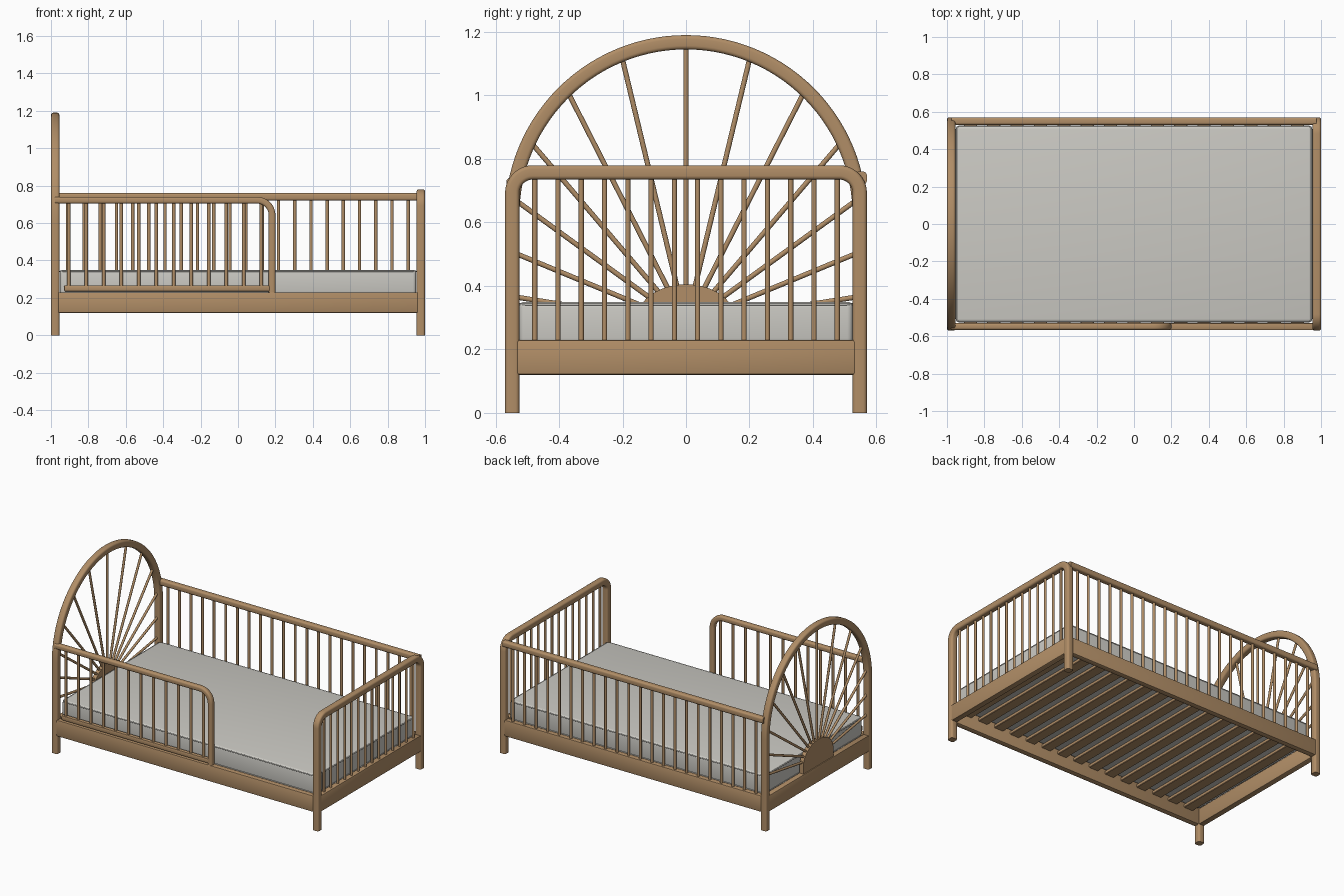
import bpy, bmesh, math
from mathutils import Vector, Matrix

if "Cube" in bpy.data.objects:
    bpy.data.objects.remove(bpy.data.objects["Cube"])


def material(name, rgb):
    m = bpy.data.materials.new(name)
    m.diffuse_color = (*rgb, 1)
    m.use_nodes = True
    m.node_tree.nodes["Principled BSDF"].inputs["Base Color"].default_value = m.diffuse_color
    return m


WOOD = material("warm wood", (0.44, 0.27, 0.135))
FABRIC = material("light grey fabric", (0.60, 0.59, 0.55))


def finish(name, bm, mat):
    bmesh.ops.recalc_face_normals(bm, faces=bm.faces)
    me = bpy.data.meshes.new(name)
    bm.to_mesh(me)
    bm.free()
    for p in me.polygons:
        p.use_smooth = True
    me.set_sharp_from_angle(angle=math.radians(35))
    me.materials.append(mat)
    ob = bpy.data.objects.new(name, me)
    bpy.context.collection.objects.link(ob)
    return ob


def box(name, lo, hi, mat=WOOD, bevel=0.006, seg=2):
    lo, hi = Vector(lo), Vector(hi)
    bm = bmesh.new()
    bmesh.ops.create_cube(bm, size=1)
    for v in bm.verts:
        v.co = Vector(a * b for a, b in zip(v.co, hi - lo)) + (lo + hi) / 2
    if bevel:
        bmesh.ops.bevel(bm, geom=bm.edges[:], offset=bevel, segments=seg,
                        profile=0.5, affect='EDGES')
    return finish(name, bm, mat)


def rods(name, pairs, r):
    """Round spindles between pairs of points, as one object."""
    bm = bmesh.new()
    for a, b in pairs:
        a, b = Vector(a), Vector(b)
        d = b - a
        m = Matrix.Translation((a + b) / 2) @ d.to_track_quat('Z', 'Y').to_matrix().to_4x4()
        bmesh.ops.create_cone(bm, cap_ends=True, segments=14, radius1=r,
                              radius2=r, depth=d.length, matrix=m)
    return finish(name, bm, WOOD)


def sweep(name, path, binormal, w, t, rad):
    """Sweep a rounded rectangle (w in plane, t across) along a flat path."""
    prof = []
    for i, (sx, sy) in enumerate(((1, 1), (-1, 1), (-1, -1), (1, -1))):
        for k in range(5):
            a = math.radians(90 * i + 22.5 * k)
            prof.append((sx * (w / 2 - rad) + rad * math.cos(a),
                         sy * (t / 2 - rad) + rad * math.sin(a)))
    path = [Vector(p) for p in path]
    b = Vector(binormal)
    bm = bmesh.new()
    rings = []
    for i, p in enumerate(path):
        d = (path[min(i + 1, len(path) - 1)] - path[max(i - 1, 0)]).normalized()
        n = d.cross(b)
        rings.append([bm.verts.new(p + n * u + b * v) for u, v in prof])
    for r0, r1 in zip(rings, rings[1:]):
        for k in range(len(prof)):
            j = (k + 1) % len(prof)
            bm.faces.new((r0[k], r0[j], r1[j], r1[k]))
    bm.faces.new(rings[0])
    bm.faces.new(rings[-1])
    return finish(name, bm, WOOD)


def arc(cu, cz, r, a0, a1, n):
    """Points (u, z) on an arc, angles in degrees."""
    return [(cu + r * math.cos(math.radians(a0 + (a1 - a0) * i / n)),
             cz + r * math.sin(math.radians(a0 + (a1 - a0) * i / n))) for i in range(n + 1)]


T = 0.045           # frame thickness
PY = 0.57 - T / 2   # post centre line
HX = -1 + T / 2     # headboard plane
FX = 1 - T / 2      # footboard plane
AZ = 0.62           # arch centre height

# Headboard: legs and arch in one sweep
path = [(PY, 0), (PY, 0.3)] + arc(0, AZ, PY, 0, 180, 56) + [(-PY, 0.3), (-PY, 0)]
sweep("headboard_arch", [(HX, y, z) for y, z in path], (1, 0, 0), T, T, 0.012)

# Footboard: legs and top rail with rounded corners
R = 0.065
path = ([(PY, 0), (PY, 0.4)] + arc(PY - R, 0.78 - T / 2 - R, R, 0, 90, 10)
        + arc(-PY + R, 0.78 - T / 2 - R, R, 90, 180, 10) + [(-PY, 0.4), (-PY, 0)])
sweep("footboard_frame", [(FX, y, z) for y, z in path], (1, 0, 0), T, T, 0.012)

# Lower rails
for name, x in (("headboard_lower_rail", HX), ("footboard_lower_rail", FX)):
    box(name, (x - 0.02, -0.54, 0.12), (x + 0.02, 0.54, 0.23))
for name, s in (("front_side_rail", -1), ("back_side_rail", 1)):
    box(name, (-0.97, s * 0.549 - 0.019, 0.12), (0.97, s * 0.549 + 0.019, 0.23))

# Half sun and its rays
bm = bmesh.new()
outline = [(0.16, 0.22)] + [(y, 0.285 + (z - 0.285) * 0.75)
                            for y, z in arc(0, 0.285, 0.16, 0, 180, 32)] + [(-0.16, 0.22)]
face = bm.faces.new([bm.verts.new((HX - 0.014, y, z)) for y, z in outline])
ext = bmesh.ops.extrude_face_region(bm, geom=[face])
bmesh.ops.translate(bm, vec=(0.028, 0, 0),
                    verts=[v for v in ext["geom"] if isinstance(v, bmesh.types.BMVert)])
finish("headboard_half_sun", bm, WOOD)

SZ = 0.28
rays = []
for i in range(-6, 7):
    a = math.radians(13.5 * i)
    s, c = math.sin(a), math.cos(a)
    h = SZ - AZ
    reach = -h * c + math.sqrt((h * c) ** 2 - h * h + PY * PY)   # meets the arch
    if SZ + reach * c < AZ:
        reach = PY / abs(s)                                      # meets the post
    rays.append(((HX, 0.08 * s, SZ + 0.08 * c), (HX, reach * s, SZ + reach * c)))
rods("headboard_rays", rays, 0.008)

# Footboard spindles
rods("footboard_spindles", [((FX, (i - 6.5) * 0.0733, 0.22), (FX, (i - 6.5) * 0.0733, 0.75))
                            for i in range(14)], 0.008)

# Back rail and spindles
BY = 0.55
sweep("back_top_rail", [(-0.975, BY, 0.74), (0.975, BY, 0.74)], (0, 1, 0), 0.04, 0.04, 0.012)
rods("back_spindles", [((-0.91 + i * 1.82 / 21, BY, 0.22), (-0.91 + i * 1.82 / 21, BY, 0.73))
                       for i in range(22)], 0.009)

# Front guard: bent rail, bottom bar and spindles
GY = -0.548
path = ([(-0.978, 0.722), (-0.4, 0.722)] + arc(0.182 - 0.08, 0.722 - 0.08, 0.08, 90, 0, 12)
        + [(0.182, 0.228)])
sweep("front_guard_rail", [(x, GY, z) for x, z in path], (0, 1, 0), 0.036, 0.036, 0.012)
box("front_guard_bottom_bar", (-0.93, GY - 0.014, 0.235), (0.18, GY + 0.014, 0.267))
rods("front_guard_spindles", [((-0.905 + i * 0.0936, GY, 0.25), (-0.905 + i * 0.0936, GY, 0.715))
                              for i in range(12)], 0.009)

# Slats under the mattress
for i in range(15):
    x = (i - 7) * 0.125
    box(f"slat_{i + 1}", (x - 0.035, -0.535, 0.195), (x + 0.035, 0.535, 0.217), bevel=0.003, seg=1)

# Mattress with piping round the top and bottom edges
box("mattress", (-0.953, -0.526, 0.217), (0.953, 0.526, 0.35), FABRIC, bevel=0.018, seg=4)
for name, z in (("mattress_top_piping", 0.342), ("mattress_bottom_piping", 0.226)):
    cu = bpy.data.curves.new(name, 'CURVE')
    cu.dimensions = '3D'
    cu.bevel_depth = 0.004
    cu.bevel_resolution = 2
    sp = cu.splines.new('POLY')
    pts = []
    for sx, sy, a in ((1, 1, 0), (-1, 1, 90), (-1, -1, 180), (1, -1, 270)):
        pts += arc(sx * 0.928, sy * 0.501, 0.022, a, a + 90, 5)
    sp.points.add(len(pts) - 1)
    for p, (x, y) in zip(sp.points, pts):
        p.co = (x, y, z, 1)
    sp.use_cyclic_u = True
    cu.materials.append(FABRIC)
    bpy.context.collection.objects.link(bpy.data.objects.new(name, cu))
